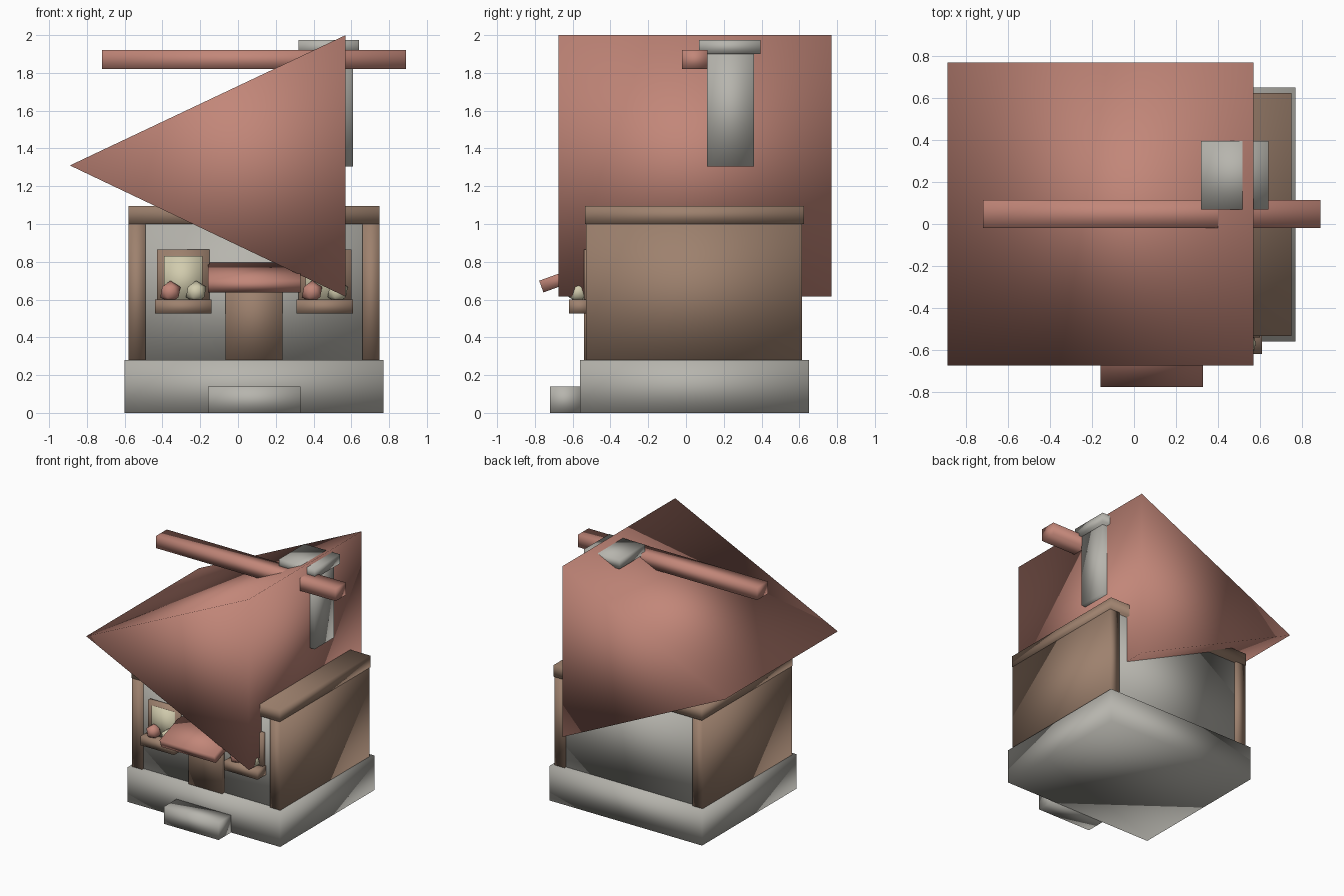
import bpy
import bmesh
import math
from mathutils import Matrix, Vector

old = bpy.data.objects.get("Cube")
if old:
    bpy.data.objects.remove(old, do_unlink=True)


def material(name, rgb):
    m = bpy.data.materials.new(name)
    m.use_nodes = True
    m.diffuse_color = (*rgb, 1)
    m.node_tree.nodes["Principled BSDF"].inputs["Base Color"].default_value = (*rgb, 1)
    return m


CLAY = material("clay red", (0.54, 0.24, 0.19))
WOOD = material("wood brown", (0.34, 0.22, 0.155))
STONE = material("stone grey", (0.47, 0.46, 0.42))
CREAM = material("warm cream", (0.64, 0.60, 0.42))


def finish(bm, name, mat, location=(0, 0, 0)):
    bmesh.ops.recalc_face_normals(bm, faces=bm.faces)
    for f in bm.faces:
        f.smooth = True  # soft shading across every edge
    me = bpy.data.meshes.new(name)
    bm.to_mesh(me)
    bm.free()
    me.materials.append(mat)
    ob = bpy.data.objects.new(name, me)
    ob.location = location
    bpy.context.collection.objects.link(ob)
    return ob


def box(name, mat, xs, ys, zs):
    """Box from its low and high limits on each axis."""
    lo, hi = Vector((xs[0], ys[0], zs[0])), Vector((xs[1], ys[1], zs[1]))
    bm = bmesh.new()
    bmesh.ops.create_cube(bm, size=1, matrix=Matrix.Diagonal((*(hi - lo), 1)))
    return finish(bm, name, mat, (lo + hi) / 2)


def ball(name, mat, centre, radius):
    bm = bmesh.new()
    bmesh.ops.create_icosphere(bm, subdivisions=1, radius=radius)
    return finish(bm, name, mat, centre)


MID = 0.085  # centre line of the house

# Foundation and step
box("foundation", STONE, (-0.60, 0.77), (-0.56, 0.65), (0, 0.28))
box("front_step", STONE, (-0.16, 0.33), (-0.72, -0.56), (0, 0.14))

# Body, timber side walls and top plate
box("house_body", STONE, (-0.50, 0.67), (-0.51, 0.595), (0.28, 1.0))
for side, x in (("right", -0.58), ("left", 0.66)):
    box(side + "_timber_wall", WOOD, (x, x + 0.09), (-0.53, 0.615), (0.28, 1.0))
box("top_plate", WOOD, (-0.58, 0.75), (-0.535, 0.625), (1.0, 1.095))

# Tipped three-sided roof, extruded front to back
bm = bmesh.new()
profile = [(-0.89, 1.31), (0.57, 2.0), (0.57, 0.615)]
face = bm.faces.new([bm.verts.new((x, -0.675, z)) for x, z in profile])
ext = bmesh.ops.extrude_face_region(bm, geom=[face])
new_verts = [g for g in ext["geom"] if isinstance(g, bmesh.types.BMVert)]
bmesh.ops.translate(bm, verts=new_verts, vec=(0, 1.445, 0))
finish(bm, "roof", CLAY)
box("ridge_beam", CLAY, (-0.72, 0.89), (-0.02, 0.115), (1.82, 1.92))

# Chimney
box("chimney", STONE, (0.35, 0.61), (0.11, 0.36), (1.305, 1.9))
box("chimney_cap", STONE, (0.32, 0.64), (0.07, 0.395), (1.9, 1.975))

# Door and sloping awning
box("door", WOOD, (MID - 0.15, MID + 0.15), (-0.54, -0.50), (0.28, 0.76))
awning = box("door_awning", CLAY, (MID - 0.245, MID + 0.245), (-0.775, -0.475), (0.687, 0.753))
awning.rotation_euler.x = math.radians(20)

# Windows with flower boxes
for side, x in (("right", MID - 0.375), ("left", MID + 0.375)):
    box(side + "_window_frame", WOOD, (x - 0.14, x + 0.14), (-0.54, -0.50), (0.54, 0.865))
    box(side + "_window_pane", CREAM, (x - 0.102, x + 0.102), (-0.549, -0.53), (0.575, 0.83))
    box(side + "_flower_box", WOOD, (x - 0.15, x + 0.15), (-0.62, -0.50), (0.525, 0.6))
    ball(side + "_red_flower", CLAY, (x - 0.068, -0.57, 0.64), 0.06)
    ball(side + "_cream_flower", CREAM, (x + 0.068, -0.57, 0.64), 0.06)
